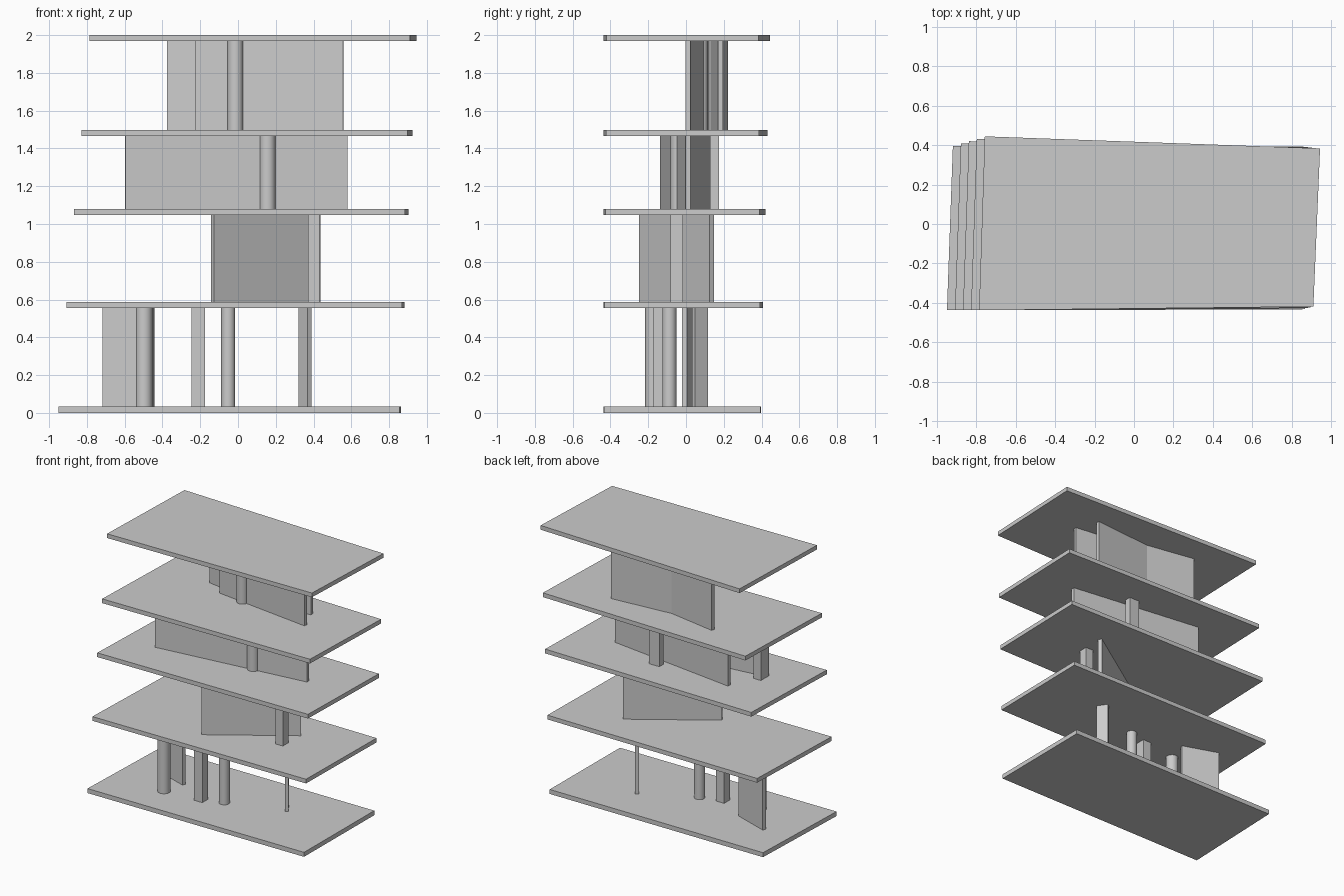
import bpy, bmesh, math
from mathutils import Vector

cube = bpy.data.objects.get("Cube")
if cube:
    bpy.data.objects.remove(cube, do_unlink=True)

grey = bpy.data.materials.new("plain grey")
grey.use_nodes = True
colour = (0.6, 0.6, 0.6, 1)
grey.diffuse_color = colour
grey.node_tree.nodes["Principled BSDF"].inputs["Base Color"].default_value = colour

THICK = 0.032
TOPS = [0.034, 0.588, 1.08, 1.498, 2.0]


def prism(name, outline, z0, z1):
    """Extrude a flat outline between two heights."""
    bm = bmesh.new()
    low = [bm.verts.new((x, y, z0)) for x, y in outline]
    high = [bm.verts.new((x, y, z1)) for x, y in outline]
    n = len(outline)
    bm.faces.new(low[::-1])
    bm.faces.new(high)
    for i in range(n):
        j = (i + 1) % n
        bm.faces.new((low[i], low[j], high[j], high[i]))
    bmesh.ops.recalc_face_normals(bm, faces=bm.faces)
    mesh = bpy.data.meshes.new(name)
    bm.to_mesh(mesh)
    bm.free()
    mesh.materials.append(grey)
    obj = bpy.data.objects.new(name, mesh)
    bpy.context.collection.objects.link(obj)
    return obj


def storey(level):
    return TOPS[level], TOPS[level + 1] - THICK


def wall(name, level, path, thick=0.026):
    """Wall of even thickness along a path, mitred at the bends."""
    pts = [Vector(p) for p in path]
    dirs = [(b - a).normalized() for a, b in zip(pts, pts[1:])]
    left, right = [], []
    for i, p in enumerate(pts):
        d0, d1 = dirs[max(i - 1, 0)], dirs[min(i, len(dirs) - 1)]
        n0, n1 = Vector((-d0.y, d0.x)), Vector((-d1.y, d1.x))
        m = (n0 + n1).normalized()
        m *= thick / 2 / m.dot(n0)
        left.append(p + m)
        right.append(p - m)
    return prism(name, left + right[::-1], *storey(level))


def box_column(name, level, x0, x1, y0, y1):
    return prism(name, [(x0, y0), (x1, y0), (x1, y1), (x0, y1)], *storey(level))


def round_column(name, level, x, y, r):
    steps = 32
    ring = [(x + r * math.cos(math.tau * i / steps), y + r * math.sin(math.tau * i / steps))
            for i in range(steps)]
    obj = prism(name, ring, *storey(level))
    bpy.ops.object.select_all(action='DESELECT')
    obj.select_set(True)
    bpy.context.view_layer.objects.active = obj
    bpy.ops.object.shade_smooth_by_angle()


# Floor slabs, shifting and turning a little with each storey
bottom = [(-0.95, -0.438), (0.855, -0.434), (0.862, 0.394), (-0.92, 0.396)]
top = [(-0.787, -0.438), (0.911, -0.42), (0.945, 0.384), (-0.758, 0.445)]
for i, z in enumerate(TOPS):
    outline = [Vector(a).lerp(Vector(b), i / 4) for a, b in zip(bottom, top)]
    prism(f"floor_slab_{i + 1}", outline, z - THICK if i else 0, z)

# Ground storey
wall("ground_left_wall", 0, [(-0.713, 0.085), (-0.445, -0.008)])
wall("ground_right_fin", 0, [(0.331, 0.11), (0.379, 0.04)])
box_column("ground_box_column", 0, -0.245, -0.175, -0.175, -0.105)
round_column("ground_round_column_left", 0, -0.497, -0.172, 0.044)
round_column("ground_round_column_middle", 0, -0.052, -0.088, 0.037)

# Second storey
wall("second_diagonal_wall", 1, [(-0.136, -0.238), (0.43, 0.137)], 0.028)
box_column("second_box_column", 1, 0.37, 0.432, -0.082, -0.015)

# Third storey: two walls meeting at one end
wall("third_front_wall", 2, [(-0.598, -0.125), (0.577, 0.01)])
wall("third_back_wall", 2, [(-0.465, 0.15), (0.575, 0.012)])
box_column("third_back_box_column", 2, 0.1, 0.185, 0.127, 0.175)
box_column("third_left_box_column", 2, -0.597, -0.535, -0.13, -0.04)
round_column("third_round_column", 2, 0.156, -0.04, 0.042)

# Fourth storey
wall("fourth_front_wall", 3, [(-0.222, 0.112), (0.558, 0.01)])
wall("fourth_bent_wall", 3, [(-0.373, 0.21), (0.01, 0.142), (0.49, 0.182)])
round_column("fourth_round_column", 3, -0.014, 0.075, 0.041)
